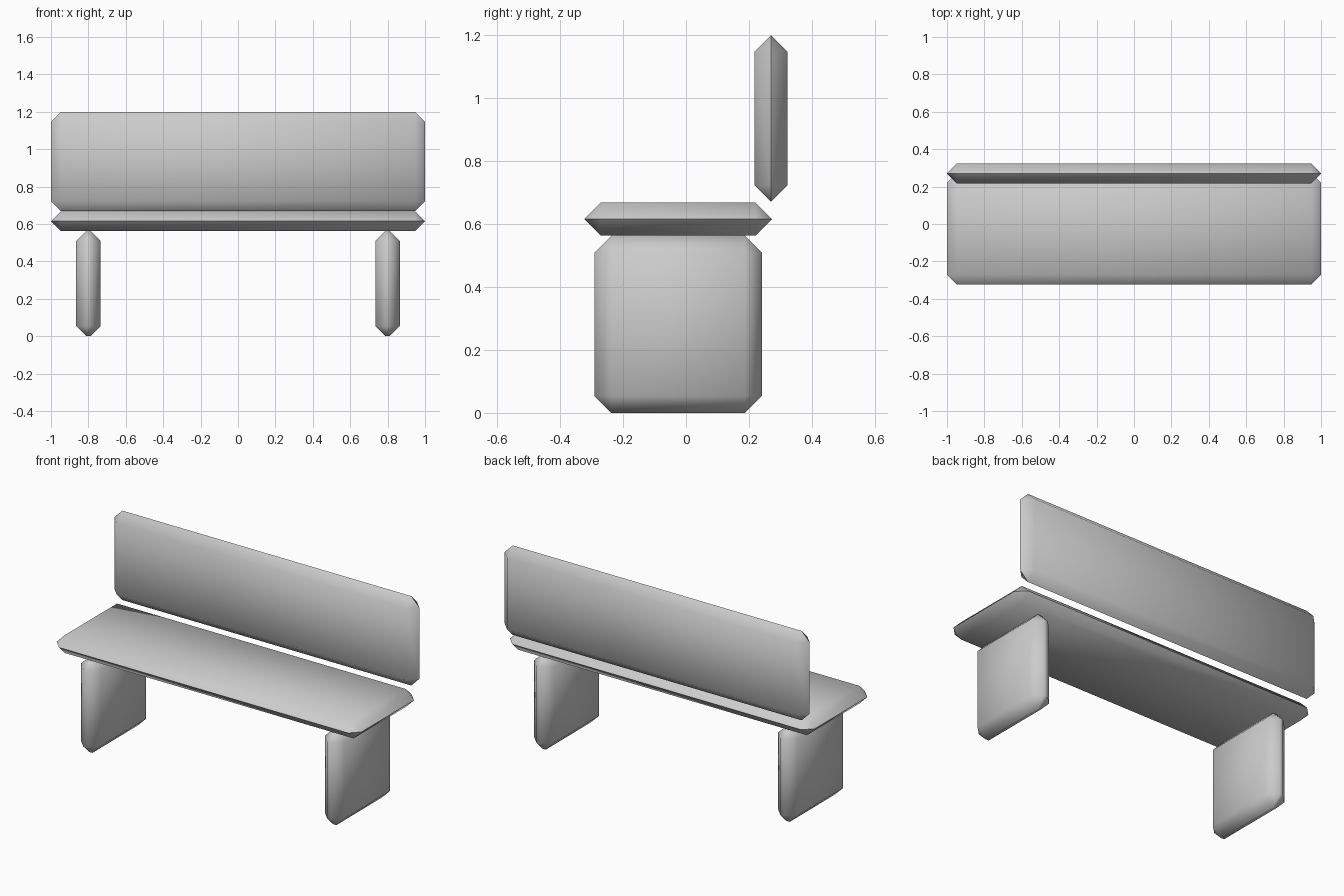
import bpy
import bmesh
import math
from mathutils import Matrix, Vector

cube = bpy.data.objects.get("Cube")
if cube:
    bpy.data.objects.remove(cube, do_unlink=True)

# Single plain grey finish
grey = bpy.data.materials.new("plain_grey")
grey.use_nodes = True
colour = (0.6, 0.6, 0.6, 1.0)
grey.diffuse_color = colour
grey.node_tree.nodes["Principled BSDF"].inputs["Base Color"].default_value = colour


def slab(name, low, high, chamfer):
    """Box between two corners with one flat chamfer on every edge."""
    low, high = Vector(low), Vector(high)
    bm = bmesh.new()
    place = Matrix.Translation((low + high) / 2) @ Matrix.Diagonal((*(high - low), 1))
    bmesh.ops.create_cube(bm, size=1, matrix=place)
    bmesh.ops.bevel(bm, geom=bm.edges[:], offset=chamfer, segments=1,
                    affect='EDGES', clamp_overlap=True)
    # Where opposite chamfers meet, join them into one ridge
    bmesh.ops.remove_doubles(bm, verts=bm.verts[:], dist=0.001)
    bmesh.ops.recalc_face_normals(bm, faces=bm.faces[:])
    mesh = bpy.data.meshes.new(name)
    bm.to_mesh(mesh)
    bm.free()
    mesh.materials.append(grey)
    obj = bpy.data.objects.new(name, mesh)
    bpy.context.collection.objects.link(obj)
    bpy.ops.object.select_all(action='DESELECT')
    obj.select_set(True)
    bpy.context.view_layer.objects.active = obj
    bpy.ops.object.shade_smooth_by_angle(angle=math.radians(70))
    return obj


# Seat and backrest planks
slab("seat", (-1, -0.323, 0.563), (1, 0.273, 0.668), 0.0525)
slab("backrest", (-1, 0.217, 0.67), (1, 0.323, 1.2), 0.053)

# Slab legs, one on each side
for side, x in (("left", 0.8), ("right", -0.8)):
    slab(side + "_leg", (x - 0.065, -0.291, 0), (x + 0.065, 0.241, 0.563), 0.054)
